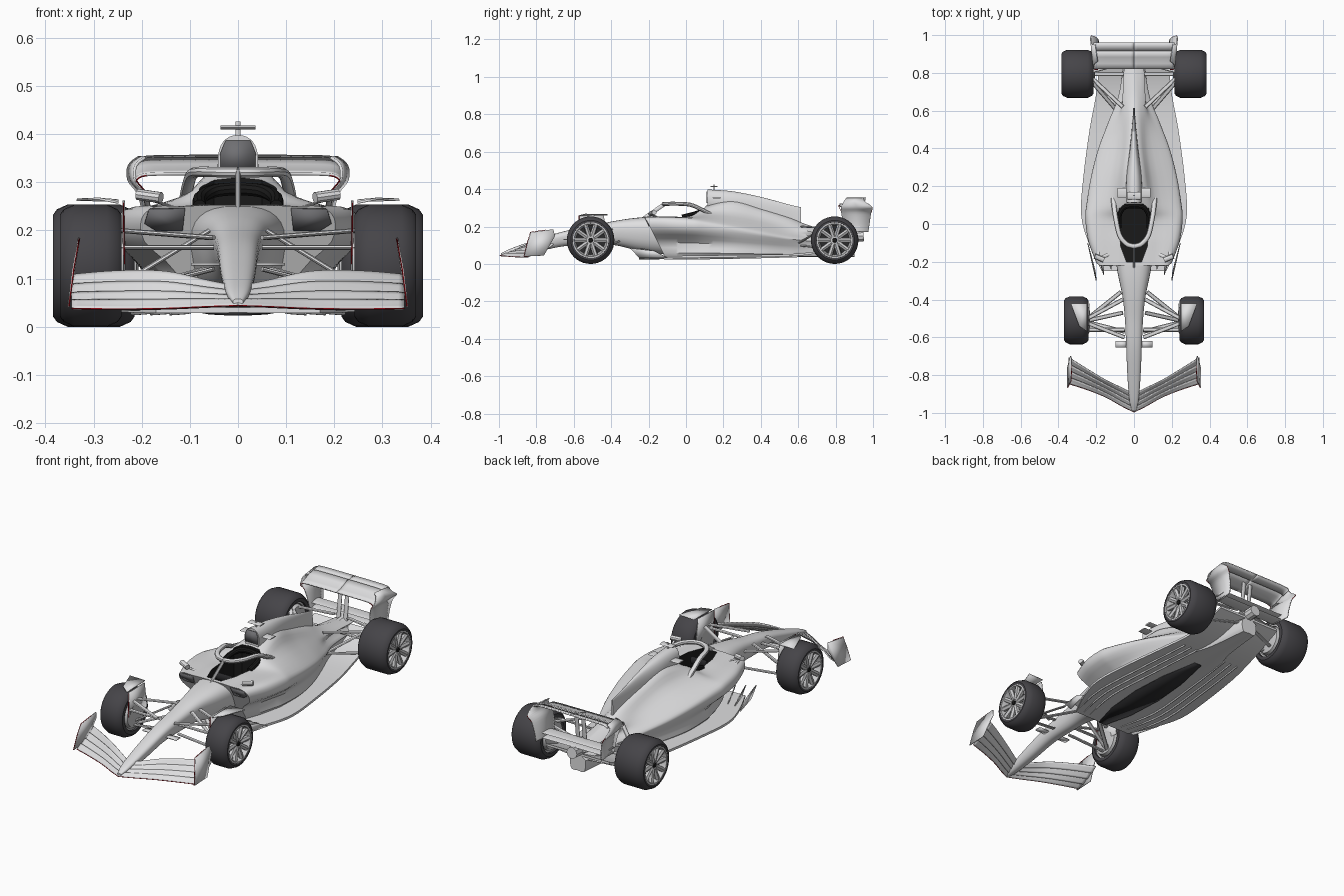
import bpy, math
from mathutils import Vector

cube = bpy.data.objects.get("Cube")
if cube:
    bpy.data.objects.remove(cube, do_unlink=True)


def material(name, r, g, b):
    mat = bpy.data.materials.new(name)
    mat.use_nodes = True
    mat.diffuse_color = (r, g, b, 1)
    shader = mat.node_tree.nodes["Principled BSDF"]
    shader.inputs["Base Color"].default_value = (r, g, b, 1)
    shader.inputs["Roughness"].default_value = .6
    return mat


PAINT = material("light grey paint", .74, .74, .75)
RUBBER = material("tyre rubber", .06, .058, .065)
BLACK = material("cockpit black", .01, .01, .01)
DUCT = material("duct grey", .16, .16, .17)
RIM = material("wheel grey", .58, .58, .59)
PLANK = material("plank charcoal", .025, .025, .027)
RED = material("red trim", .4, .005, .01)
made = []


def add(name, verts, faces, mat, mirror=False, thick=0):
    """Make an object, optionally thickened and mirrored across x."""
    mesh = bpy.data.meshes.new(name)
    mesh.from_pydata([tuple(v) for v in verts], [], faces)
    mesh.materials.append(mat)
    obj = bpy.data.objects.new(name, mesh)
    bpy.context.collection.objects.link(obj)
    bpy.context.view_layer.objects.active = obj
    bpy.ops.object.select_all(action="DESELECT")
    obj.select_set(True)
    bpy.ops.object.mode_set(mode="EDIT")
    bpy.ops.mesh.select_all(action="SELECT")
    bpy.ops.mesh.normals_make_consistent(inside=False)
    bpy.ops.object.mode_set(mode="OBJECT")
    if thick:
        solid = obj.modifiers.new("thickness", "SOLIDIFY")
        solid.thickness, solid.offset = thick, 0
    if mirror:
        obj.modifiers.new("mirror", "MIRROR").use_mirror_merge = False
    made.append(obj)
    return obj


def spline(points, steps=4):
    """Catmull-Rom interpolation of tuples of any length."""
    pts, out = [Vector(p) for p in points], []
    for i in range(len(pts) - 1):
        a, b, c = pts[max(i - 1, 0)], pts[i], pts[i + 1]
        d = pts[min(i + 2, len(pts) - 1)]
        for k in range(steps):
            t = k / steps
            out.append(b + (c - a) * (t / 2) + (a * 2 - b * 5 + c * 4 - d) * (t * t / 2)
                       + (b * 3 - a - c * 3 + d) * (t ** 3 / 2))
    return out + [pts[-1]]


def loft(name, rings, mat, wrap=False, **options):
    """Skin closed rings; cap both ends, or join them when wrap is set."""
    n, m = len(rings[0]), len(rings)
    faces = [(i * n + j, i * n + (j + 1) % n, (i + 1) % m * n + (j + 1) % n, (i + 1) % m * n + j)
             for i in range(m if wrap else m - 1) for j in range(n)]
    if not wrap:
        faces += [tuple(range(n)), tuple(range((m - 1) * n, m * n))]
    return add(name, [v for ring in rings for v in ring], faces, mat, **options)


def sheet(name, rows, mat, thick=.004, **options):
    n = len(rows[0])
    faces = [(i * n + j, i * n + j + 1, i * n + n + j + 1, i * n + n + j)
             for i in range(len(rows) - 1) for j in range(n - 1)]
    return add(name, [v for row in rows for v in row], faces, mat, thick=thick, **options)


def plate(name, outline, mat, thick=.005, mirror=True):
    return add(name, outline, [tuple(range(len(outline)))], mat, mirror, thick)


def tube(name, path, wide, tall, mat, mirror=False, sides=10):
    path, rings = [Vector(p) for p in path], []
    for i, p in enumerate(path):
        along = (path[min(i + 1, len(path) - 1)] - path[max(i - 1, 0)]).normalized()
        side = along.cross((0, 0, 1) if abs(along.z) < .95 else (1, 0, 0)).normalized()
        up = side.cross(along)
        rings.append([p + side * wide * math.cos(a) + up * tall * math.sin(a)
                      for a in (math.tau * k / sides for k in range(sides))])
    return loft(name, rings, mat, mirror=mirror)


def red_edge(name, path):
    return tube(name, path, .0015, .0015, RED, True, 6)


def hull(name, stations, mat, power=2.6, taper=.3):
    """Rounded body from stations of y, half width, bottom, top."""
    rings = []
    for y, half, low, top in spline(stations, 6):
        ring = []
        for k in range(32):
            c, s = math.cos(math.tau * k / 32), math.sin(math.tau * k / 32)
            x = math.copysign(abs(c) ** (2 / power), c) * half
            z = math.copysign(abs(s) ** (2 / power), s)
            ring.append((x * (1 - taper * (1 - z) / 2), y, (low + top) / 2 + z * (top - low) / 2))
        rings.append(ring)
    return loft(name, rings, mat)


def lathe(name, profile, y, z, mat, wrap=False):
    rings = [[(x, y + r * math.cos(math.tau * k / 40), z + r * math.sin(math.tau * k / 40))
              for k in range(40)] for x, r in profile]
    return loft(name, rings, mat, wrap, mirror=True)


# Nose and survival cell
nose = hull("nose_and_cell", [(-.988, .012, .042, .058), (-.93, .028, .045, .085), (-.8, .04, .065, .13),
    (-.65, .047, .095, .175), (-.5, .055, .1, .205), (-.38, .07, .1, .23), (-.25, .1, .07, .248),
    (-.1, .12, .05, .255), (.1, .12, .05, .25), (.2, .1, .05, .25)], PAINT)

# Sidepods and engine cover: y, base width, pod width, pod top, shoulder height, shoulder width, top
rings = []
for y, base, pod, pod_z, sho_z, sho, top in spline([
        (-.22, .12, .2, .25, .25, .09, .253), (-.1, .15, .24, .25, .25, .1, .255),
        (.02, .17, .255, .245, .25, .1, .257), (.1, .18, .25, .237, .27, .09, .308),
        (.25, .18, .226, .215, .27, .066, .345), (.4, .15, .187, .19, .24, .045, .3),
        (.55, .1, .13, .165, .2, .035, .25), (.68, .06, .08, .15, .17, .03, .2),
        (.9, .035, .045, .13, .15, .02, .16)], 6):
    half = spline([(0, .04), (base, .04), (base + .01, .04 + (pod_z - .04) * .35),
        (pod * .97, pod_z - (pod_z - .04) * .35), (pod, pod_z - .025), (pod - .03, pod_z),
        (sho + .03, sho_z), (sho * .8, (sho_z + top * 3) / 4), (0, top)], 3)
    # The lower front edge is swept back into an undercut
    lean = .5 * max(0, .1 - y) / .32
    half = [(x, y + lean * (.253 - z), z) for x, z in half]
    rings.append(half + [(-x, back, z) for x, back, z in half[-2:0:-1]])
pods = loft("sidepods_and_cover", rings, PAINT)

# Cockpit opening cut through both shells
tub = [(.04, -.2), (.07, -.12), (.085, .02), (.08, .08), (.05, .105)]
tub += [(-x, y) for x, y in reversed(tub)]
cutter = loft("cockpit_cutter", [[(x, y, z) for x, y in tub] for z in (.12, .5)], PAINT)
cutter.data.materials.append(BLACK)
for face in cutter.data.polygons:
    face.material_index = 1
for shell in (nose, pods):
    shell.data.materials.append(BLACK)
    cut = shell.modifiers.new("cockpit", "BOOLEAN")
    cut.object, cut.operation, cut.solver = cutter, "DIFFERENCE", "EXACT"
    bpy.context.view_layer.objects.active = shell
    bpy.ops.object.modifier_apply(modifier=cut.name)
made.remove(cutter)
bpy.data.objects.remove(cutter, do_unlink=True)

# Airbox with fin, headrest, halo, camera pod
hull("airbox_and_fin", [(.115, .042, .29, .398), (.25, .04, .25, .388), (.4, .022, .22, .358),
                        (.55, .008, .2, .318), (.615, .005, .15, .303)], PAINT, 2.3, 0)
plate("airbox_inlet", [(.036, .113, .325), (.037, .113, .36), (.026, .113, .387),
    (-.026, .113, .387), (-.037, .113, .36), (-.036, .113, .325)], DUCT, mirror=False)
tube("headrest", spline([(.08, -.02, .25), (.078, .05, .268), (.05, .09, .282), (0, .097, .287)]), .014, .014, BLACK, True)
tube("halo_ring", spline([(.11, .14, .262), (.104, .08, .293), (.095, .02, .317), (.076, -.06, .322), (.04, -.105, .321),
    (0, -.118, .321)]), .013, .011, PAINT, True)
tube("halo_pillar", spline([(0, -.23, .24), (0, -.17, .282), (0, -.112, .322)]), .006, .011, PAINT)
tube("camera_bar", [(-.036, .15, .414), (.036, .15, .414)], .02, .004, PAINT)
tube("camera_mast", [(0, .15, .38), (0, .15, .426)], .003, .005, PAINT)
tube("airbox_winglet", [(.03, .165, .353), (.088, .165, .353)], .025, .003, PAINT, True)
tube("steering_wheel", [(-.045, -.11, .225), (.045, -.11, .225)], .008, .02, PLANK)

# Sidepod inlets and mirrors
plate("sidepod_inlet", [(x, -.223 + (.253 - z) / 2, z) for x, z in (
    (.11, .246), (.185, .244), (.194, .215), (.17, .2), (.115, .2))], DUCT)
tube("mirror_pod", [(.16, -.19, .268), (.208, -.17, .275)], .014, .012, PAINT, True)
tube("mirror_stalk", [(.11, -.15, .24), (.175, -.18, .262)], .008, .003, PAINT, True)
tube("mirror_brace", [(.19, -.18, .265), (.185, -.12, .235)], .006, .003, PAINT, True)

# Floor, plank, strakes and front fences
rings = [[(-w, y, z), (w, y, z), (w, y, z + .012), (-w, y, z + .012)] for y, w, z in spline([
    (-.25, .17, .0285), (-.1, .24, .0306), (.05, .28, .0327), (.25, .268, .0355), (.5, .235, .039),
    (.66, .205, .05), (.78, .19, .075), (.9, .185, .12)])]
loft("floor", rings, PAINT)
half = [(.02, -.25), (.06, -.1), (.075, .1), (.06, .3), (.02, .5)]
half += [(-x, y) for x, y in reversed(half)]
plate("floor_plank", [(x, y, .03 + .014 * y) for x, y in half], PLANK, .006, False)
for k in range(3):
    x = .1 + k * .04
    tube("floor_strake", spline([(x, -.22, .033), (x + .04, 0, .03), (x + .02, .3, .034), (x - .01, .6, .042)]),
         .004, .007, PAINT, True, 6)
    front = -.24 - k * .03
    plate("floor_fence", [(x + .02, front, .085), (x + .025, front + .05, .033), (x + .065, -.1, .033),
                          (x + .05, -.17, .07)], PAINT, .004)

# Front wing: four cambered elements from centre to tip
span = spline([(0, -.994, .048, -.9, .08), (.06, -.965, .046, -.868, .092), (.15, -.915, .042, -.825, .112),
               (.25, -.875, .041, -.765, .113), (.345, -.845, .042, -.705, .105)], 5)
for k in range(4):
    rows = []
    for x, lead, low, trail, high in span:
        stops = [(k + f * .94) / 4 for f in (0, .25, .5, .75, 1)]
        rows.append([(x, lead + (trail - lead) * t, low + (high - low) * t ** 1.3 + .008 * (t * 4 - k) - .004)
                     for t in stops])
    sheet("front_wing_element", rows, PAINT, .006, mirror=True)
red_edge("front_wing_edge", [(x, lead - .002, low - .004) for x, lead, low, *rest in span])
plate("front_endplate", [(.352, -.865, .04), (.342, -.845, .12), (.333, -.83, .168), (.33, -.71, .185),
                         (.336, -.7, .15), (.352, -.76, .045)], PAINT)
red_edge("endplate_edge", [(.351, -.867, .042), (.341, -.847, .12), (.332, -.832, .17), (.33, -.75, .182)])

# Rear wing: arched planes flowing into toed, inward-leaning endplates
arch = spline([(0, 0), (.1, 0), (.19, -.002), (.212, -.012)])
for name, chord in (("rear_wing_main", [(.82, .318), (.85, .322), (.885, .335), (.915, .35)]),
                    ("rear_wing_flap", [(.915, .34), (.94, .348), (.96, .354)])):
    sheet(name, [[(x, y, z + drop) for y, z in chord] for x, drop in arch], PAINT, .007, mirror=True)
red_edge("rear_wing_edge", [(x, .818, .316 + drop) for x, drop in arch[8:]] + [(.192, .83, .28)])
sheet("rear_endplate", [[(x - .014 * (1 - t), a + (b - a) * t, z) for t in (0, .5, 1)] for x, z, a, b in spline([
    (.206, .352, .86, .95), (.226, .335, .845, .955), (.227, .305, .83, .995), (.206, .275, .83, .99),
    (.194, .22, .84, .982), (.19, .17, .85, .975)])], PAINT, .006, mirror=True)
red_edge("rear_endplate_edge", [(.227, .997, .305), (.206, .992, .275)])
for z in (.175, .2):
    tube("beam_wing", [(-.19, .9, z), (.19, .9, z)], .035, .004, PAINT)
for x in (-.02, .02):
    tube("rear_wing_pylon", [(x, .86, .13), (x, .885, .335)], .004, .012, PAINT)
tube("gearbox_tail", [(0, .8, .14), (0, .95, .15)], .03, .03, PAINT)

# Wheels: tyre, rim barrel, inner drum, spokes, hub
for name, a, b, y in (("front", .242, .37, -.51), ("rear", .215, .384, .795)):
    z = .127
    lathe(name + "_tyre", [(a, .088), (a, .106), (a + .008, .117), (a + .03, .127), (b - .03, .127),
          (b - .008, .117), (b, .106), (b, .096), (b - .015, .092), (a + .015, .086)], y, z, RUBBER, True)
    lathe(name + "_rim", [(b - .001, .097), (b - .001, .088), (b - .03, .078), (a + .01, .078), (a + .01, .09)],
          y, z, RIM, True)
    lathe(name + "_backing_disc", [(b - .035, .08), (b - .04, .08)], y, z, PLANK)
    lathe(name + "_brake_drum", [(a - .008, .05), (a - .004, .07), (a + .03, .079)], y, z, RIM)
    lathe(name + "_hub", [(b - .035, .038), (b - .016, .032), (b - .012, .016)], y, z, RIM)
    lathe(name + "_wheel_nut", [(b - .014, .013), (b - .006, .011)], y, z, BLACK)
    for k in range(10):
        s, c = math.sin(math.tau * k / 10), math.cos(math.tau * k / 10)
        tube(name + "_spoke", [(b - .02, y + .02 * c, z + .02 * s), (b - .014, y + .088 * c, z + .088 * s)],
             .013, .013, RIM, True, 6)

# Front wheel winglets, nose plate
plate("wheel_winglet", [(.248, -.42, .262), (.335, -.42, .264), (.29, -.54, .266), (.248, -.57, .258)], PAINT)
plate("wheel_vane", [(.237, -.57, .258), (.237, -.44, .262), (.237, -.42, .13), (.237, -.56, .13)], PAINT)
red_edge("wheel_vane_edge", [(.236, -.572, .13), (.238, -.572, .258)])
plate("nose_sensor_plate", [(.03, -.655, .13), (.098, -.655, .13), (.098, -.62, .13), (.03, -.62, .13)], PAINT)

# Suspension arms: inner joint to outer joint
for name, inner, outer in (
        ("front_upper_arm", (.05, -.6, .185), (.245, -.525, .2)), ("front_upper_arm", (.06, -.4, .185), (.245, -.5, .2)),
        ("front_lower_arm", (.05, -.57, .12), (.245, -.52, .07)), ("front_lower_arm", (.07, -.36, .12), (.245, -.5, .07)),
        ("front_push_rod", (.06, -.47, .2), (.24, -.51, .09)), ("front_track_rod", (.05, -.56, .165), (.245, -.56, .165)),
        ("rear_upper_arm", (.06, .62, .2), (.22, .77, .19)), ("rear_upper_arm", (.04, .86, .18), (.22, .81, .19)),
        ("rear_lower_arm", (.07, .6, .1), (.22, .77, .08)), ("rear_lower_arm", (.04, .87, .1), (.22, .81, .08)),
        ("rear_drive_shaft", (.03, .795, .13), (.22, .795, .13)), ("rear_pull_rod", (.09, .6, .11), (.22, .75, .2))):
    tube(name, [inner, outer], .011, .005, PAINT, True, 8)

# Smooth shading with crisp edges
bpy.ops.object.select_all(action="DESELECT")
for obj in made:
    obj.select_set(True)
bpy.context.view_layer.objects.active = made[0]
bpy.ops.object.shade_smooth_by_angle(angle=math.radians(35))
